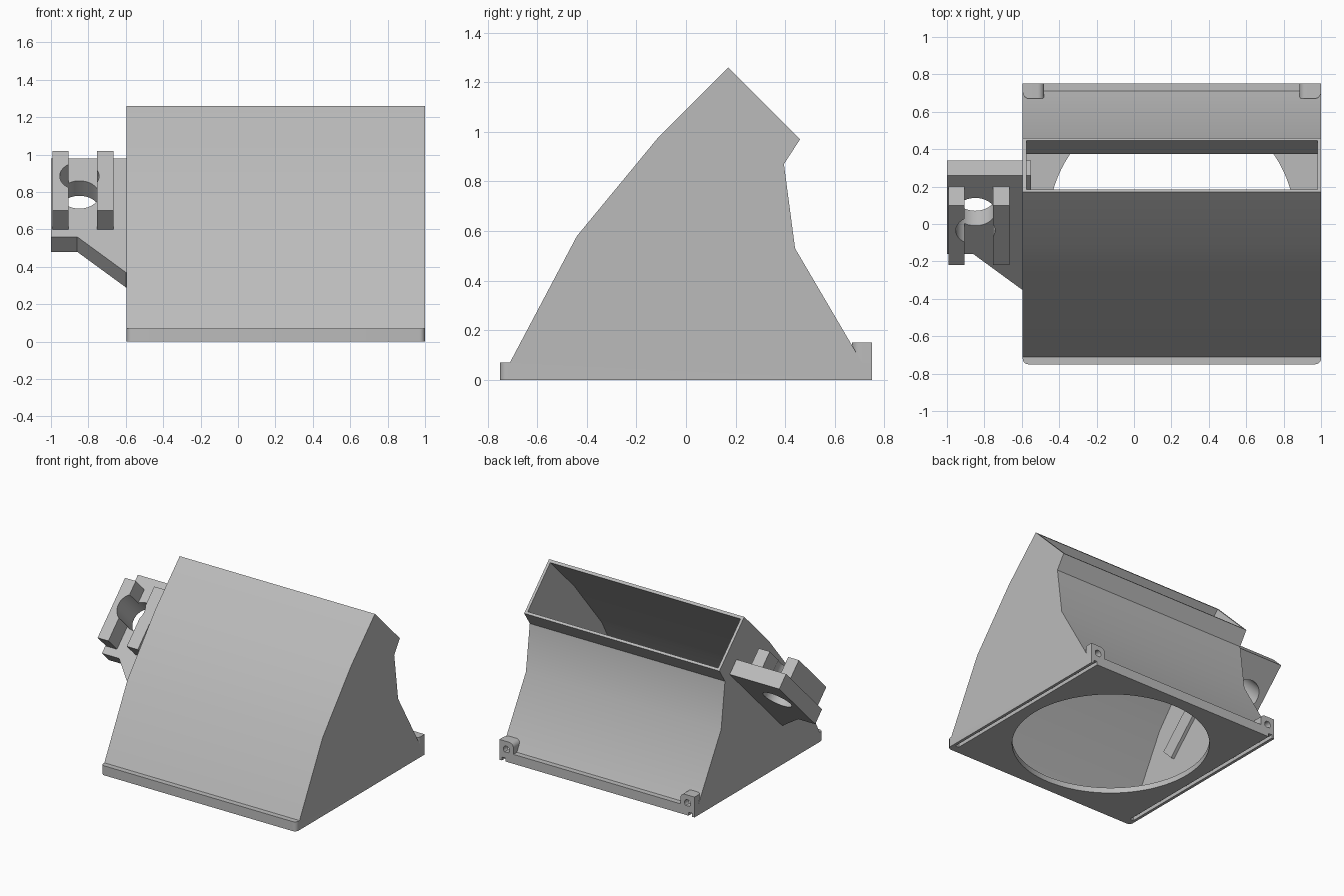
import bpy, bmesh, math
from mathutils import Vector

if "Cube" in bpy.data.objects:
    bpy.data.objects.remove(bpy.data.objects["Cube"])

grey = bpy.data.materials.new("grey plastic")
grey.diffuse_color = (0.5, 0.5, 0.5, 1)
grey.use_nodes = True
grey.node_tree.nodes["Principled BSDF"].inputs["Base Color"].default_value = grey.diffuse_color


def prism(name, points, offset):
    """Closed solid: a polygon swept along an offset vector."""
    bm = bmesh.new()
    face = bm.faces.new([bm.verts.new(p) for p in points])
    new = bmesh.ops.extrude_face_region(bm, geom=[face])["geom"]
    bmesh.ops.translate(bm, vec=Vector(offset), verts=[v for v in new if isinstance(v, bmesh.types.BMVert)])
    bmesh.ops.recalc_face_normals(bm, faces=bm.faces[:])
    mesh = bpy.data.meshes.new(name)
    bm.to_mesh(mesh)
    bm.free()
    mesh.materials.append(grey)
    ob = bpy.data.objects.new(name, mesh)
    bpy.context.collection.objects.link(ob)
    return ob


def side_prism(name, profile, x0, x1):
    return prism(name, [(x0, y, z) for y, z in profile], (x1 - x0, 0, 0))


def box(name, x0, x1, y0, y1, z0, z1):
    return side_prism(name, [(y0, z0), (y1, z0), (y1, z1), (y0, z1)], x0, x1)


def rod(name, centre, axis, radius, length, sides=64):
    """Cylinder centred on a point, used for cutting holes."""
    axis = Vector(axis).normalized()
    u = axis.orthogonal().normalized()
    w = axis.cross(u)
    start = Vector(centre) - axis * length / 2
    ring = [start + radius * (u * math.cos(t) + w * math.sin(t))
            for t in (2 * math.pi * i / sides for i in range(sides))]
    return prism(name, ring, axis * length)


def apply_all(ob):
    bpy.context.view_layer.objects.active = ob
    for m in list(ob.modifiers):
        bpy.ops.object.modifier_apply(modifier=m.name)


def cut(ob, cutter):
    m = ob.modifiers.new("cut", 'BOOLEAN')
    m.operation = 'DIFFERENCE'
    m.solver = 'EXACT'
    m.object = cutter
    apply_all(ob)
    bpy.data.objects.remove(cutter)


def round_edges(ob, test, width):
    """Bevel the edges whose midpoint and direction pass the test."""
    bm = bmesh.new()
    bm.from_mesh(ob.data)
    edges = [e for e in bm.edges
             if test((e.verts[0].co + e.verts[1].co) / 2, (e.verts[1].co - e.verts[0].co).normalized())]
    bmesh.ops.bevel(bm, geom=edges, offset=width, segments=6, profile=0.5, affect='EDGES')
    bm.to_mesh(ob.data)
    bm.free()


def smooth(ob):
    bpy.ops.object.select_all(action='DESELECT')
    ob.select_set(True)
    bpy.context.view_layer.objects.active = ob
    bpy.ops.object.shade_smooth_by_angle(angle=math.radians(25))


XL, XR, XC = -0.595, 1.0, 0.2025

# Duct body with its base flange
duct = side_prism("duct", [
    (-0.75, 0), (-0.75, 0.07), (-0.71, 0.07), (-0.44, 0.58), (-0.11, 0.98), (0.17, 1.26),
    (0.46, 0.97), (0.395, 0.87), (0.44, 0.53), (0.71, 0.07), (0.75, 0.07), (0.75, 0)], XL, XR)
round_edges(duct, lambda m, d: abs(d.z) > 0.9 and m.y < -0.74, 0.03)

# Hollow inside, open at the sloping mouth
cut(duct, side_prism("cavity", [
    (-0.69, 0.04), (-0.69, 0.07), (-0.42, 0.57), (-0.095, 0.965), (0.185, 1.245), (0.235, 1.295),
    (0.497, 1.033), (0.447, 0.983), (0.375, 0.872), (0.42, 0.525), (0.685, 0.07), (0.685, 0.04)],
    XL + 0.02, XR - 0.02))

# Round inlet in the floor
cut(duct, rod("inlet", (XC, 0, 0), (0, 0, 1), 0.66, 0.16, 96))

# Long grooves under both side edges
for x in (XL + 0.035, XR - 0.035):
    cut(duct, box("groove", x - 0.014, x + 0.014, -0.69, 0.8, -0.05, 0.025))
smooth(duct)

# Screw lugs at the back corners
for side in (-1, 1):
    outer = XC + side * (XR - XC)
    inner = outer - side * 0.115
    lug = box("screw_lug", min(outer, inner), max(outer, inner), 0.67, 0.75, 0.03, 0.15)
    round_edges(lug, lambda m, d: (abs(d.y) > 0.9 and m.z > 0.14 and abs(m.x - inner) < 0.01)
                or (abs(d.z) > 0.9 and m.y < 0.68 and abs(m.x - outer) < 0.01), 0.035)
    cut(lug, rod("screw_hole", ((outer + inner) / 2, 0.73, 0.09), (0, 1, 0), 0.025, 0.1, 24))
    smooth(lug)

# Tilted bracket plate on the left wall, tied through the wall
plate_outline = [(-1, 0.26), (-1, -0.16), (-0.86, -0.16), (-0.6, -0.35), (-0.55, -0.35), (-0.55, 0.26)]
plate = prism("bracket_plate", [(x, y, y + 0.72) for x, y in plate_outline], (0, 0.08, -0.08))


def bore():
    return rod("bore", (-0.848, 0.015, 0.835), (0, -1, 1), 0.105, 0.6)


cut(plate, bore())
smooth(plate)

# Two clamp arms standing on the plate, hollowed by the same bore
for x0, x1 in ((-0.993, -0.905), (-0.755, -0.665)):
    arm = side_prism("clamp_arm", [(0.10, 1.02), (0.20, 0.92), (-0.12, 0.60), (-0.22, 0.70)], x0, x1)
    cut(arm, bore())
    smooth(arm)
